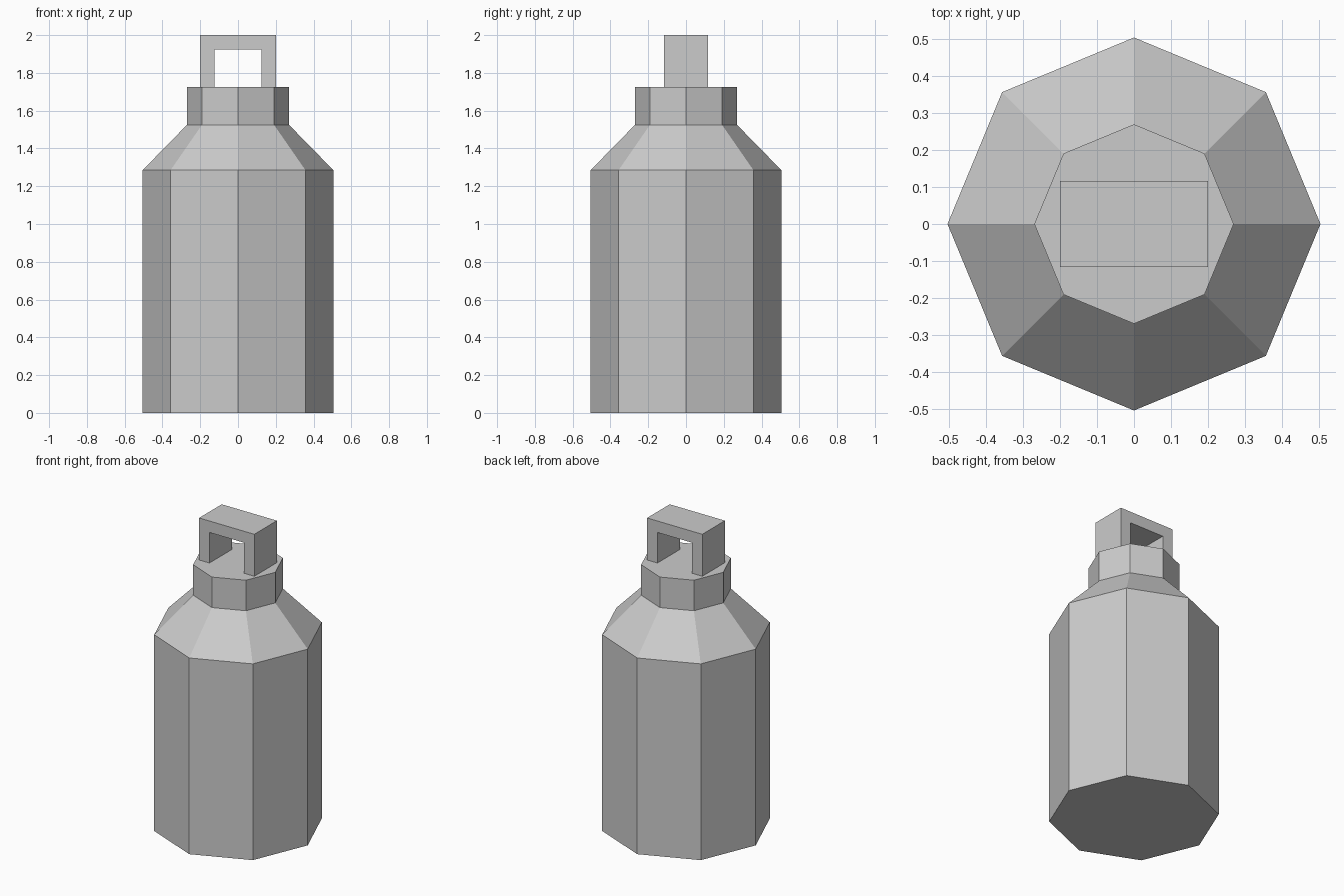
import bpy
import bmesh
from math import cos, sin, pi

cube = bpy.data.objects.get("Cube")
if cube:
    bpy.data.objects.remove(cube, do_unlink=True)

grey = bpy.data.materials.new("light_grey")
grey.use_nodes = True
colour = (0.6, 0.6, 0.6, 1)
grey.diffuse_color = colour
grey.node_tree.nodes["Principled BSDF"].inputs["Base Color"].default_value = colour


def finish(name, bm):
    bmesh.ops.recalc_face_normals(bm, faces=bm.faces)
    mesh = bpy.data.meshes.new(name)
    bm.to_mesh(mesh)
    bm.free()
    mesh.materials.append(grey)
    obj = bpy.data.objects.new(name, mesh)
    bpy.context.collection.objects.link(obj)
    return obj


# Bottle: eight-sided body, sloped shoulder and neck from one profile
def lathe(name, profile, sides=8):
    bm = bmesh.new()
    rings = [[bm.verts.new((r * cos(2 * pi * i / sides), r * sin(2 * pi * i / sides), z))
              for i in range(sides)] for r, z in profile]
    for low, high in zip(rings, rings[1:]):
        for i in range(sides):
            j = (i + 1) % sides
            bm.faces.new((low[i], low[j], high[j], high[i]))
    bm.faces.new(rings[0])
    bm.faces.new(rings[-1])
    return finish(name, bm)


# Handle: arch outline extruded front to back
def extrude_outline(name, outline, depth):
    bm = bmesh.new()
    face = bm.faces.new([bm.verts.new((x, -depth / 2, z)) for x, z in outline])
    result = bmesh.ops.extrude_face_region(bm, geom=[face], use_keep_orig=True)
    verts = [v for v in result["geom"] if isinstance(v, bmesh.types.BMVert)]
    bmesh.ops.translate(bm, verts=verts, vec=(0, depth, 0))
    return finish(name, bm)


neck_top = 1.725
lathe("bottle_body", [(0.505, 0), (0.505, 1.285), (0.27, 1.525), (0.27, neck_top)])

half = [(0.125, 1.925), (0.125, neck_top), (0.2, neck_top), (0.2, 2.0)]
arch = half + [(-x, z) for x, z in reversed(half)]
extrude_outline("carry_handle", arch, 0.234)
